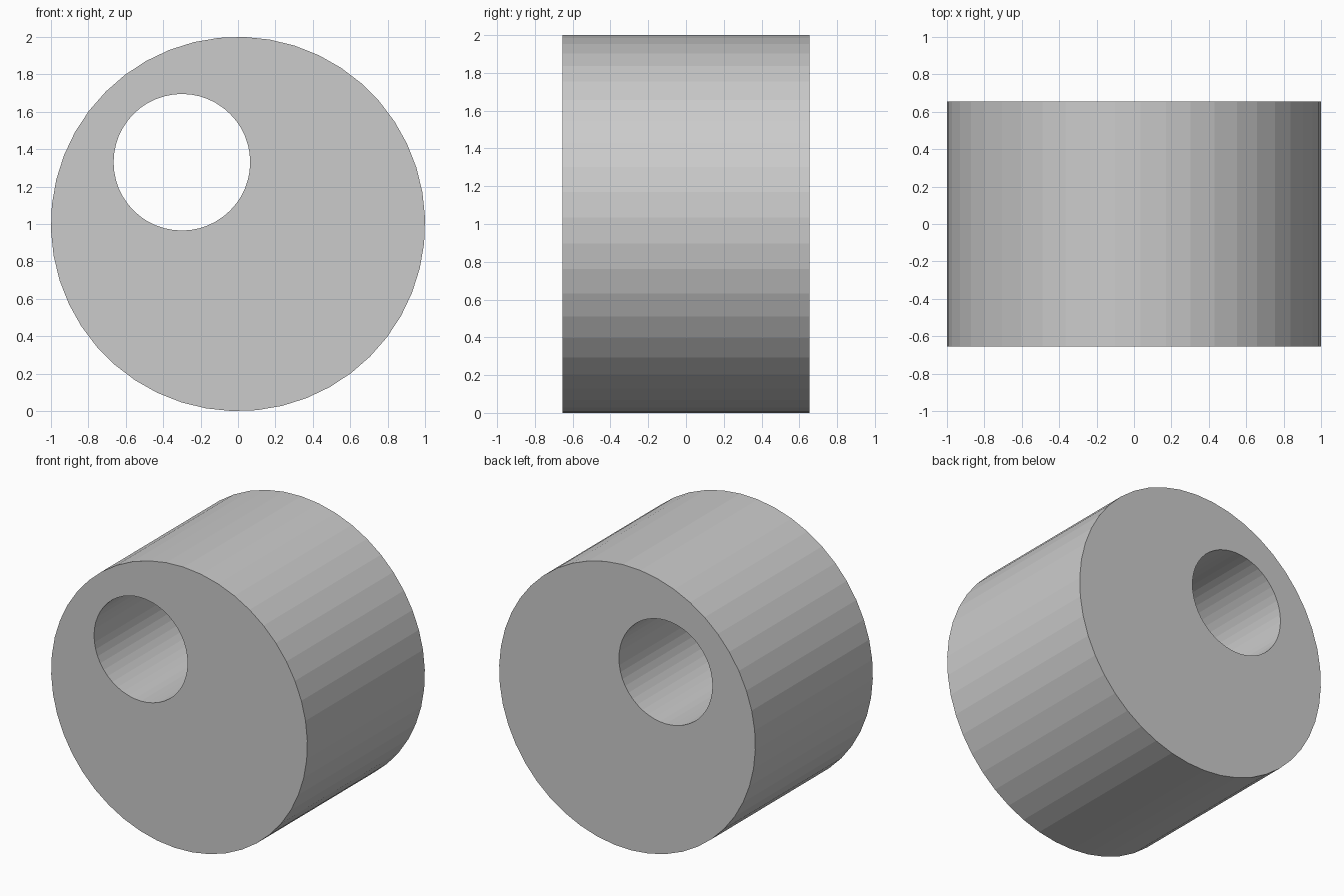
import bpy
from math import radians

if "Cube" in bpy.data.objects:
    bpy.data.objects.remove(bpy.data.objects["Cube"])


def cylinder_y(name, radius, depth, x, z, sides, turn=0):
    """Flat-shaded cylinder lying along the y axis."""
    bpy.ops.mesh.primitive_cylinder_add(
        vertices=sides, radius=radius, depth=depth,
        location=(x, 0, z), rotation=(radians(90), 0, radians(0)))
    obj = bpy.context.object
    obj.name = name
    obj.rotation_euler = (radians(90), radians(turn), 0)
    return obj


# Thick round body
body = cylinder_y("eccentric_disc", 1.0, 1.31, 0, 1.0, 46, turn=2)

# Off-centre through hole
bore = cylinder_y("bore_cutter", 0.365, 2.0, -0.3, 1.33, 48)
bore.hide_render = True
bore.hide_viewport = False
bore.display_type = 'WIRE'

cut = body.modifiers.new("bore", 'BOOLEAN')
cut.operation = 'DIFFERENCE'
cut.solver = 'EXACT'
cut.object = bore

# Apply the cut and drop the helper
bpy.context.view_layer.objects.active = body
bpy.ops.object.select_all(action='DESELECT')
body.select_set(True)
bpy.ops.object.modifier_apply(modifier=cut.name)
bpy.data.objects.remove(bore, do_unlink=True)
